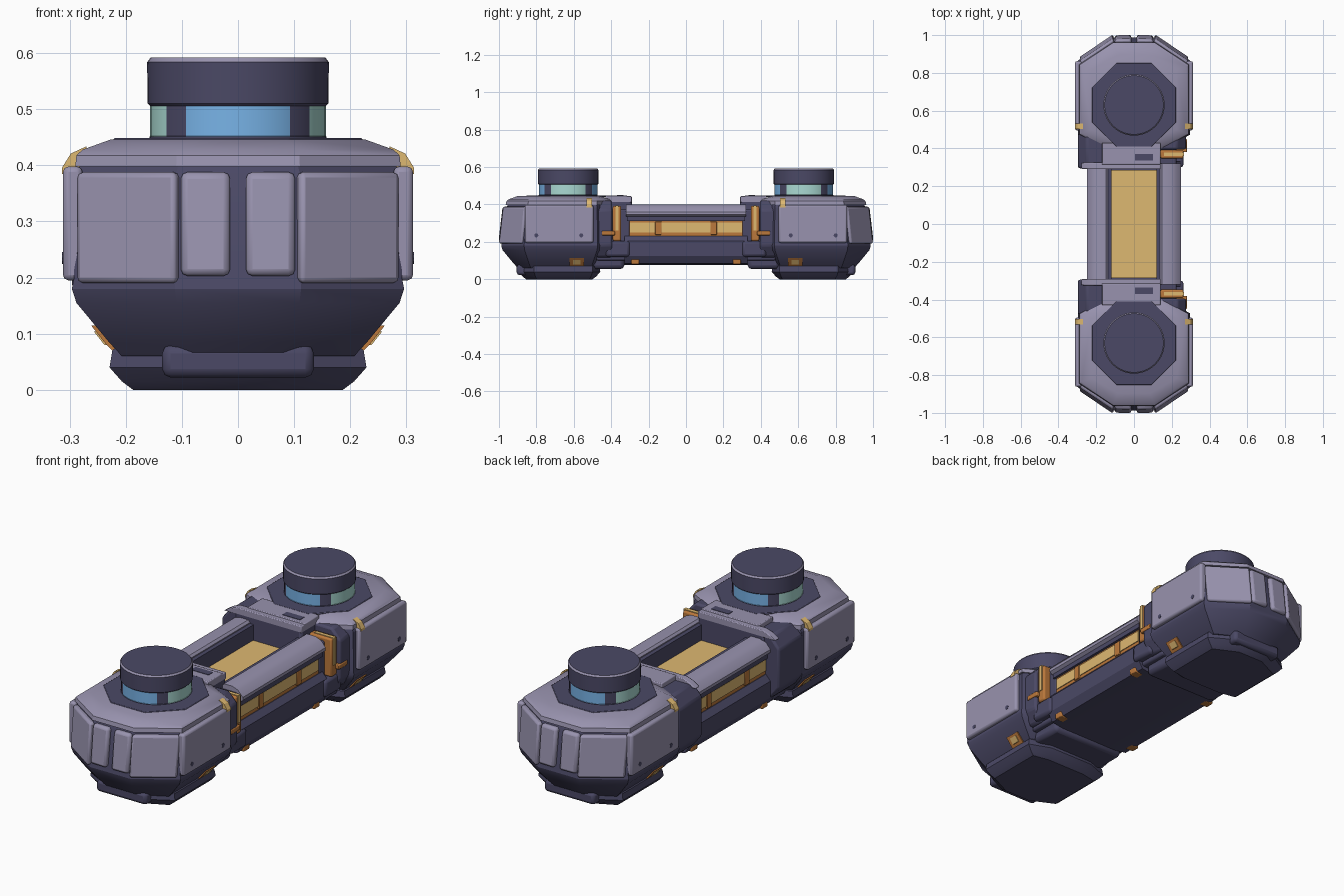
import bpy, bmesh, math

if "Cube" in bpy.data.objects:
    bpy.data.objects.remove(bpy.data.objects["Cube"])


def material(name, r, g, b):
    m = bpy.data.materials.new(name)
    m.diffuse_color = (r, g, b, 1)
    m.use_nodes = True
    m.node_tree.nodes["Principled BSDF"].inputs["Base Color"].default_value = m.diffuse_color
    return m


DARK = material("dark violet metal", 0.070, 0.066, 0.132)
LIGHT = material("pale lilac armour", 0.315, 0.290, 0.425)
GOLD = material("gold", 0.730, 0.480, 0.165)
ORANGE = material("copper orange", 0.500, 0.190, 0.045)
BLUE = material("blue glass", 0.200, 0.480, 0.850)
TEAL = material("teal glass", 0.400, 0.700, 0.650)


def build(name, verts, faces, mats, mirror="", bevel=0.0, rule=None):
    me = bpy.data.meshes.new(name)
    me.from_pydata(verts, [], faces)
    bm = bmesh.new()
    bm.from_mesh(me)
    bmesh.ops.recalc_face_normals(bm, faces=bm.faces)
    for f in bm.faces:
        f.smooth = True
        if rule:
            f.material_index = rule(f.calc_center_median(), f.normal)
    bm.to_mesh(me)
    bm.free()
    for m in mats if isinstance(mats, list) else [mats]:
        me.materials.append(m)
    me.set_sharp_from_angle(angle=math.radians(28))
    ob = bpy.data.objects.new(name, me)
    bpy.context.collection.objects.link(ob)
    if bevel:
        b = ob.modifiers.new("bevel", 'BEVEL')
        b.width, b.segments, b.limit_method = bevel, 2, 'ANGLE'
    if mirror:
        mm = ob.modifiers.new("mirror", 'MIRROR')
        mm.use_axis = ("x" in mirror, "y" in mirror, False)
        mm.use_mirror_merge = False
    return ob


def loft(name, rings, mats, **kw):
    n = len(rings[0])
    verts = [p for r in rings for p in r]
    faces = [tuple(range(n)), tuple(range(len(verts) - n, len(verts)))]
    for k in range(len(rings) - 1):
        for i in range(n):
            j = (i + 1) % n
            faces.append((k * n + i, k * n + j, k * n + n + j, k * n + n + i))
    return build(name, verts, faces, mats, **kw)


def box(name, x, y, z, mat, mirror="", bevel=0.0):
    rings = [[(x[0], y[0], h), (x[1], y[0], h), (x[1], y[1], h), (x[0], y[1], h)] for h in z]
    return loft(name, rings, mat, mirror=mirror, bevel=bevel)


def extrude_y(name, profile, y0, y1, mat, mirror="", bevel=0.0):
    return loft(name, [[(x, y, z) for x, z in profile] for y in (y0, y1)], mat,
                mirror=mirror, bevel=bevel)


def pod_ring(z, d, lean=0.0):
    # pod outline seen from above, inset by d, outer end pulled in by lean
    hx, k = 0.302 - d, 0.4 * d
    pts = [(hx, 0.47 + k), (hx, 0.868 - k - lean), (0.115 - k, 0.994 - d - lean)]
    inner = (0.15 - k, 0.385 + d)
    right = [inner] + pts
    return [(x, y, z) for x, y in right] + [(-x, y, z) for x, y in reversed(right)]


def panel(name, p, q, z0, z1, t, lean):
    # raised plate on a wall running from p to q, leaning back at its top
    dx, dy = q[0] - p[0], q[1] - p[1]
    l = math.hypot(dx, dy)
    s = 1 if dy > 0 or dx > 0 and dy >= 0 else -1
    nx, ny = s * dy / l, -s * dx / l
    rings = []
    for z, back in ((z0, 0.0), (z1, lean)):
        rings.append([(a[0] + nx * o, a[1] + ny * o - back, z)
                      for a, o in ((p, -0.025), (q, -0.025), (q, t), (p, t))])
    return loft(name, rings, LIGHT, mirror="xy", bevel=0.010)


# ---- end pods (built at +y, mirrored to -y)
loft("pod_foot", [pod_ring(0, 0.115, 0.025), pod_ring(0.015, 0.095, 0.025),
                  pod_ring(0.04, 0.073, 0.025), pod_ring(0.07, 0.078, 0.025),
                  pod_ring(0.09, 0.10, 0.02)], DARK, mirror="y")
loft("pod_body", [pod_ring(0.06, 0.095), pod_ring(0.085, 0.072), pod_ring(0.155, 0.014),
                  pod_ring(0.18, 0.006), pod_ring(0.20, 0.010), pod_ring(0.385, 0.012, 0.022),
                  pod_ring(0.425, 0.035, 0.022)], DARK, mirror="y")
box("foot_end_slab", (-0.135, 0.135), (0.83, 0.905), (0.022, 0.08), DARK, "y", 0.015)
loft("pod_shoulder_cap", [pod_ring(0.398, 0.012, 0.018), pod_ring(0.418, 0.014, 0.02),
                          pod_ring(0.428, 0.025, 0.022), pod_ring(0.446, 0.075, 0.022)],
     LIGHT, mirror="y")
C = 0.63


def circle(r, z, n=40, a0=0.0):
    return [(r * math.cos(a0 + i * math.tau / n), C + r * math.sin(a0 + i * math.tau / n), z)
            for i in range(n)]


loft("turret_collar", [circle(0.24, 0.440, 8, math.pi / 8), circle(0.24, 0.449, 8, math.pi / 8)],
     DARK, mirror="y", bevel=0.003)

# armour plates around each pod
panel("side_armour", (0.302, 0.495), (0.302, 0.862), 0.195, 0.398, 0.010, 0.0)
rings = [[(0.100, 0.965 - b, z), (0.268, 0.855 - b, z), (0.290, 0.884 - b, z),
          (0.112, 1.004 - b, z)] for z, b in ((0.190, 0.0), (0.388, 0.022))]
loft("diagonal_armour", rings, LIGHT, mirror="xy", bevel=0.010)
rings = [[(0.014, 0.95 - b, z), (0.102, 0.95 - b, z), (0.102, 1.000 - b, z),
          (0.014, 1.003 - b, z)] for z, b in ((0.203, 0.0), (0.388, 0.022))]
loft("end_armour", rings, LIGHT, mirror="xy", bevel=0.012)


# turret with four glass windows in its lower band
def turret_rule(c, n):
    if 0.451 < c.z < 0.507:
        a = math.degrees(math.atan2(c.y - C, c.x)) % 180
        if abs(a - 90) < 36:
            return 1
        if min(a, 180 - a) < 36:
            return 2
    return 3 if 0.584 < c.z < 0.5915 and n.z < 0.95 else 0


loft("turret", [circle(0.158, 0.44), circle(0.158, 0.451), circle(0.157, 0.452),
                circle(0.157, 0.506), circle(0.161, 0.510), circle(0.162, 0.584),
                circle(0.156, 0.592)],
     [DARK, BLUE, TEAL, LIGHT], mirror="y", rule=turret_rule)

# small pod details
extrude_y("pod_corner_light", [(0.27, 0.385), (0.3135, 0.385), (0.3135, 0.396), (0.298, 0.421),
                               (0.27, 0.434)], 0.502, 0.532, GOLD, "xy")
extrude_y("vent_frame", [(0.20, 0.070), (0.224, 0.070), (0.236, 0.082), (0.262, 0.115),
                         (0.20, 0.115)], 0.545, 0.622, ORANGE, "xy")
extrude_y("vent_light", [(0.20, 0.080), (0.238, 0.080), (0.257, 0.104), (0.20, 0.104)],
          0.563, 0.604, GOLD, "xy")
for y in (0.56, 0.80):
    loft("armour_bolt", [[(x, y + 0.011 * math.cos(i * math.tau / 10),
                           0.235 + 0.011 * math.sin(i * math.tau / 10)) for i in range(10)]
                         for x in (0.29, 0.3135)], DARK, mirror="xy")

# ---- necks: plain block on the left, copper fittings on the right
box("neck_core", (-0.22, 0.14), (0.29, 0.50), (0.09, 0.425), DARK, "y", 0.012)
box("neck_right_core", (0.10, 0.225), (0.30, 0.48), (0.10, 0.375), DARK, "y", 0.010)
extrude_y("neck_left_block", [(-0.12, 0.10), (-0.25, 0.12), (-0.296, 0.18), (-0.296, 0.37),
                              (-0.25, 0.425), (-0.12, 0.425)], 0.295, 0.48, DARK, "y", 0.010)
extrude_y("neck_right_block", [(0.12, 0.10), (0.24, 0.12), (0.276, 0.18), (0.276, 0.37),
                               (0.23, 0.42), (0.12, 0.42)], 0.395, 0.48, DARK, "y", 0.010)
box("neck_right_lower_block", (0.1, 0.262), (0.30, 0.43), (0.12, 0.205), DARK, "y", 0.015)
box("neck_foot", (-0.20, 0.20), (0.33, 0.50), (0.055, 0.14), DARK, "y", 0.02)
extrude_y("neck_top_plate", [(-0.28, 0.41), (-0.245, 0.432), (-0.21, 0.444), (0.14, 0.444),
                             (0.14, 0.41)], 0.29, 0.325, LIGHT, "y", 0.004)
box("neck_top_bridge", (-0.17, 0.14), (0.315, 0.43), (0.41, 0.448), LIGHT, "y", 0.004)
box("neck_top_slot", (0.005, 0.10), (0.335, 0.37), (0.43, 0.450), DARK, "y")
box("neck_copper_clamp", (0.14, 0.262), (0.347, 0.392), (0.205, 0.392), ORANGE, "y", 0.008)
box("neck_copper_link", (0.20, 0.280), (0.38, 0.45), (0.235, 0.258), ORANGE, "y", 0.004)
box("neck_clamp_light", (0.16, 0.266), (0.360, 0.378), (0.26, 0.395), GOLD, "y")

# ---- middle bar
low = [(0.16, 0.075), (0.225, 0.085), (0.25, 0.125), (0.25, 0.205), (0.225, 0.232)]
extrude_y("lower_beam", low + [(-x, z) for x, z in reversed(low)], -0.33, 0.33, DARK)
box("beam_core", (-0.205, 0.205), (-0.31, 0.31), (0.20, 0.30), DARK)
box("gold_channel_floor", (-0.12, 0.12), (-0.285, 0.285), (0.295, 0.31), GOLD)
box("channel_wall", (0.118, 0.150), (-0.30, 0.30), (0.29, 0.385), DARK, "x")
extrude_y("top_rail", [(0.138, 0.335), (0.138, 0.39), (0.148, 0.40), (0.195, 0.40),
                       (0.225, 0.388), (0.25, 0.36), (0.25, 0.345), (0.235, 0.335)],
          -0.32, 0.32, LIGHT, "x")
box("rail_underside", (0.15, 0.235), (-0.315, 0.315), (0.312, 0.342), DARK, "x")
# glowing strips in the side slots
box("side_strip_frame", (0.15, 0.222), (-0.315, 0.315), (0.228, 0.313), ORANGE, "x")
box("side_strip_light", (0.20, 0.226), (-0.30, 0.30), (0.25, 0.304), GOLD, "x")
box("side_strip_divider", (0.20, 0.230), (0.13, 0.165), (0.238, 0.308), ORANGE, "xy", 0.003)
box("beam_edge_tab", (0.19, 0.238), (0.25, 0.293), (0.080, 0.108), ORANGE, "xy", 0.004)
